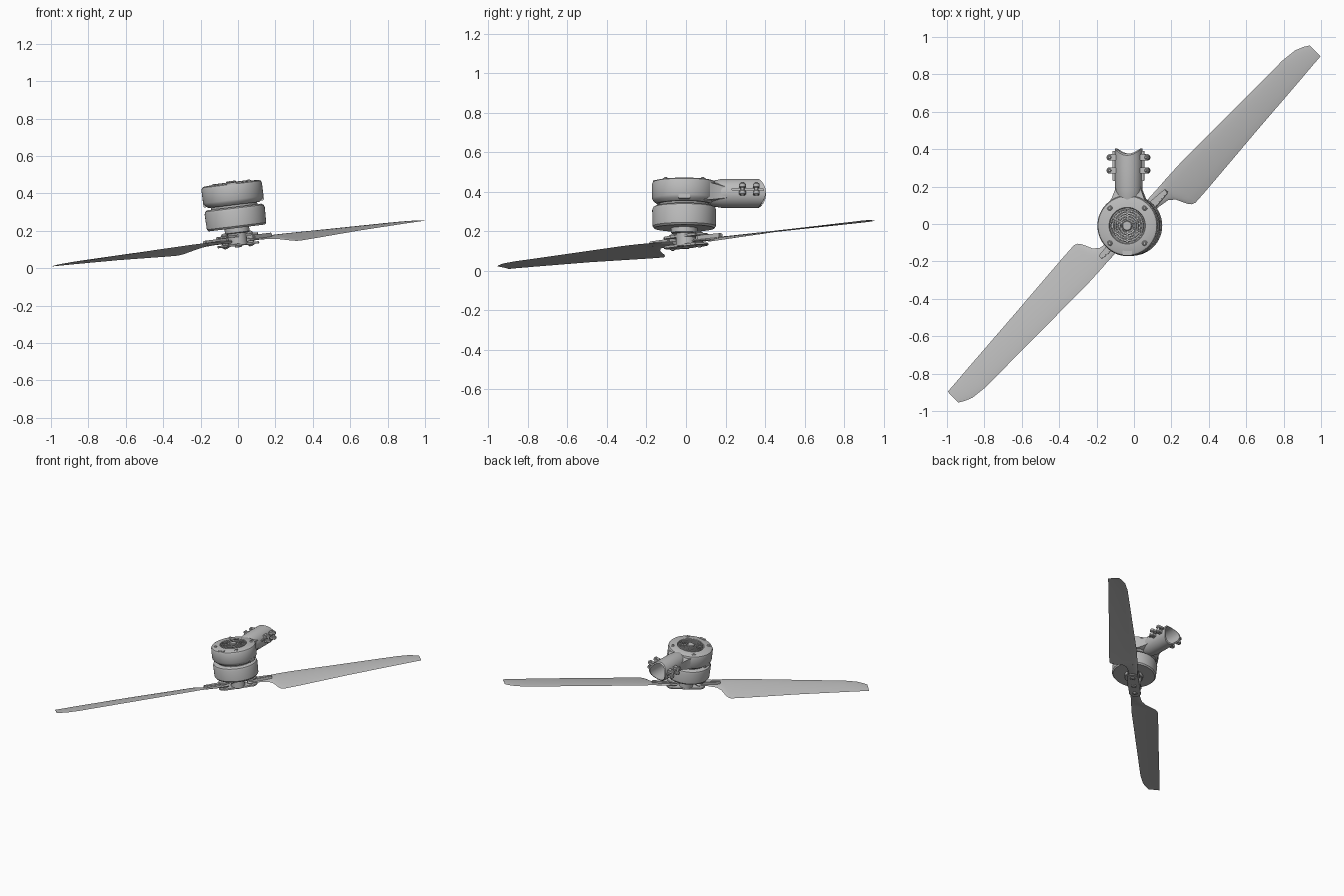
import bpy, bmesh, math
from mathutils import Matrix, Vector

cube = bpy.data.objects.get("Cube")
if cube:
    bpy.data.objects.remove(cube, do_unlink=True)

grey = bpy.data.materials.new("plain grey")
grey.use_nodes = True
grey.diffuse_color = (0.5, 0.5, 0.5, 1)
grey.node_tree.nodes["Principled BSDF"].inputs["Base Color"].default_value = (0.5, 0.5, 0.5, 1)

# The whole assembly leans seven degrees sideways
TILT = Matrix.Translation((0, 0, 0.137)) @ Matrix.Rotation(math.radians(-7), 4, 'Y')
MOTOR = TILT @ Matrix.Translation((0.003, -0.009, 0))
PROP = TILT @ Matrix.Rotation(math.radians(45), 4, 'Z')
parts = []


def finish(name, bm, matrix):
    bmesh.ops.recalc_face_normals(bm, faces=bm.faces)
    mesh = bpy.data.meshes.new(name)
    bm.to_mesh(mesh)
    bm.free()
    mesh.materials.append(grey)
    obj = bpy.data.objects.new(name, mesh)
    obj.matrix_world = matrix
    bpy.context.collection.objects.link(obj)
    parts.append(obj)
    return obj


def skin(name, rings, matrix, cap=True):
    """Join closed rings of points into one surface."""
    bm = bmesh.new()
    loops = [[bm.verts.new(p) for p in ring] for ring in rings]
    n = len(loops[0])
    for a, b in zip(loops, loops[1:]):
        for i in range(n):
            bm.faces.new((a[i], a[(i + 1) % n], b[(i + 1) % n], b[i]))
    if cap:
        bm.faces.new(loops[0])
        bm.faces.new(loops[-1])
    return finish(name, bm, matrix)


def lathe(name, profile, matrix, segs=48, warp=None, cap=True):
    rings = []
    for r, z in profile:
        ring = [Vector((r * math.cos(a), r * math.sin(a), z))
                for a in (math.tau * i / segs for i in range(segs))]
        rings.append([warp(p) if warp else p for p in ring])
    return skin(name, rings, matrix, cap)


def disc(name, r, low, high, matrix, at=(0, 0), segs=24):
    bev = min(0.004, (high - low) / 4)
    return lathe(name, [(r - bev, low), (r, low + bev), (r, high - bev), (r - bev, high)],
                 matrix @ Matrix.Translation((at[0], at[1], 0)), segs)


def box(name, size, at, matrix, taper=1.0):
    bm = bmesh.new()
    bmesh.ops.create_cube(bm, size=1)
    for v in bm.verts:
        wide = taper if v.co.x > 0 else 1
        v.co = Vector((v.co.x * size[0], v.co.y * size[1] * wide, v.co.z * size[2]))
    bmesh.ops.bevel(bm, geom=bm.edges[:], offset=min(size) * 0.15, segments=2, affect='EDGES')
    return finish(name, bm, matrix @ Matrix.Translation(at))


# Motor can and the necks above and below it
lathe("motor_can", [(0.07, 0.078), (0.152, 0.078), (0.16, 0.088), (0.162, 0.17),
                    (0.157, 0.184), (0.145, 0.191), (0.1, 0.191)], MOTOR, 64)
disc("motor_neck", 0.125, 0.18, 0.22, MOTOR, segs=48)
disc("shaft_collar", 0.066, 0.05, 0.085, MOTOR, segs=40)

# Mount housing with a recessed grille in its top
lathe("mount_housing", [(0.1, 0.202), (0.138, 0.202), (0.156, 0.216), (0.163, 0.23),
                        (0.163, 0.302), (0.158, 0.313), (0.148, 0.318), (0.098, 0.322),
                        (0.094, 0.312), (0.03, 0.312)], MOTOR, 64)
for i in range(5):
    r = 0.036 + i * 0.0125
    lathe("grille_ring", [(r - 0.003, 0.31), (r - 0.003, 0.325), (r + 0.003, 0.325),
                          (r + 0.003, 0.31)], MOTOR, 40, cap=False)
for i in range(3):
    turn = Matrix.Rotation(math.radians(30 + 60 * i), 4, 'Z')
    box("grille_spoke", (0.18, 0.007, 0.012), (0, 0, 0.317), MOTOR @ turn)
disc("grille_centre", 0.027, 0.31, 0.331, MOTOR)
for sx in (-1, 1):
    for sy in (-1, 1):
        spot = (0.094 * sx, 0.094 * sy)
        disc("housing_screw", 0.014, 0.31, 0.323, MOTOR, spot)
        disc("housing_screw_head", 0.008, 0.32, 0.327, MOTOR, spot)
    box("side_tab", (0.02, 0.06, 0.028), (0.153 * sx, 0, 0.222), MOTOR)
box("front_tab", (0.05, 0.025, 0.02), (0, -0.146, 0.312), MOTOR)

# Hollow arm sleeve with a saddle-shaped open end
ARM = MOTOR @ Matrix.Translation((0, 0, 0.255)) @ Matrix.Rotation(math.radians(-90), 4, 'X')


def saddle(p):
    dip = 0.036 * (p.y / 0.072) ** 2 if p.z > 0.4 else 0
    return Vector((p.x, p.y, p.z - dip))


lathe("arm_sleeve", [(0.052, 0.09), (0.066, 0.15), (0.073, 0.19), (0.074, 0.3), (0.074, 0.35),
                     (0.073, 0.413), (0.064, 0.413), (0.064, 0.35), (0.064, 0.24)],
      ARM, 48, saddle)

# Fairings that flare from the housing into the sleeve
for side in (-1, 1):
    path = [(0.115, 0.1), (0.088, 0.145), (0.071, 0.19), (0.066, 0.24)]
    rings = [[(side * x, y, 0.208 + (y - 0.1) * 0.15), (side * x, y, 0.308 - (y - 0.1) * 0.25),
              (0, y, 0.312), (0, y, 0.204)] for x, y in path]
    skin("sleeve_fairing", rings, MOTOR)

# Clamp lugs and bolts along both sides of the sleeve
for side in (-1, 1):
    box("clamp_flange", (0.016, 0.16, 0.01), (side * 0.077, 0.32, 0.266), MOTOR)
    for y in (0.295, 0.365):
        for z in (0.248, 0.284):
            box("clamp_lug", (0.034, 0.034, 0.022), (side * 0.081, y, z), MOTOR)
            disc("clamp_lug_end", 0.017, z - 0.011, z + 0.011, MOTOR, (side * 0.098, y))
        disc("clamp_bolt", 0.009, 0.232, 0.302, MOTOR, (side * 0.098, y), 16)

# Propeller hub: two plates, a core and pivot bolts
disc("hub_core", 0.05, -0.018, 0.06, PROP, segs=40)
for low, high in ((-0.018, -0.006), (0.03, 0.042)):
    box("hub_plate", (0.22, 0.085, high - low), (0, 0, (low + high) / 2), PROP)
    for s in (-1, 1):
        disc("hub_plate_end", 0.042, low, high, PROP, (s * 0.1, 0), 32)
disc("hub_nut", 0.02, -0.026, 0, PROP, segs=6)

# Blade stations: span, leading edge, trailing edge, pitch slope, thickness
STATIONS = [(0.07, 0.028, -0.028, 0.05, 0.030), (0.16, 0.040, -0.030, 0.15, 0.024),
            (0.22, 0.043, -0.040, 0.22, 0.018), (0.25, 0.044, -0.066, 0.24, 0.015),
            (0.275, 0.046, -0.122, 0.24, 0.013), (0.29, 0.047, -0.142, 0.24, 0.012),
            (0.31, 0.048, -0.151, 0.24, 0.012), (0.40, 0.052, -0.146, 0.23, 0.011),
            (0.80, 0.052, -0.115, 0.16, 0.009), (1.18, 0.052, -0.088, 0.10, 0.006),
            (1.266, 0.042, -0.081, 0.09, 0.005), (1.31, 0.024, -0.078, 0.08, 0.004),
            (1.339, 0.006, -0.076, 0.08, 0.003)]


def blade_ring(u, lead, trail, slope, thick, n=9):
    ring = []
    for side in (1, -1):
        for i in range(n):
            t = i / n if side == 1 else 1 - i / n
            v = lead + (trail - lead) * t
            half = thick * 0.5 * (0.1 + 1.9 * math.sqrt(t) * (1 - t) ** 0.8)
            camber = 0.08 * (lead - trail) * t * (1 - t)
            ring.append((u * 1.0037, v, 0.008 + (slope * v) + camber + side * half * 0.7
                         - 0.008 * u / 1.339))
    return ring


for k in (0, 1):
    half_turn = PROP @ Matrix.Rotation(math.pi * k, 4, 'Z')
    skin("propeller_blade", [blade_ring(*s) for s in STATIONS], half_turn)
    box("blade_holder", (0.15, 0.05, 0.026), (0.178, 0, 0.018), half_turn, taper=0.5)
    disc("blade_pivot", 0.018, -0.024, 0.052, half_turn, (0.095, 0))
    disc("pivot_bolt_head", 0.011, -0.028, 0.056, half_turn, (0.095, 0), 6)

# Smooth shading that keeps the edges crisp
bpy.ops.object.select_all(action='DESELECT')
for obj in parts:
    obj.select_set(True)
bpy.context.view_layer.objects.active = parts[0]
bpy.ops.object.shade_smooth_by_angle(angle=math.radians(35))
